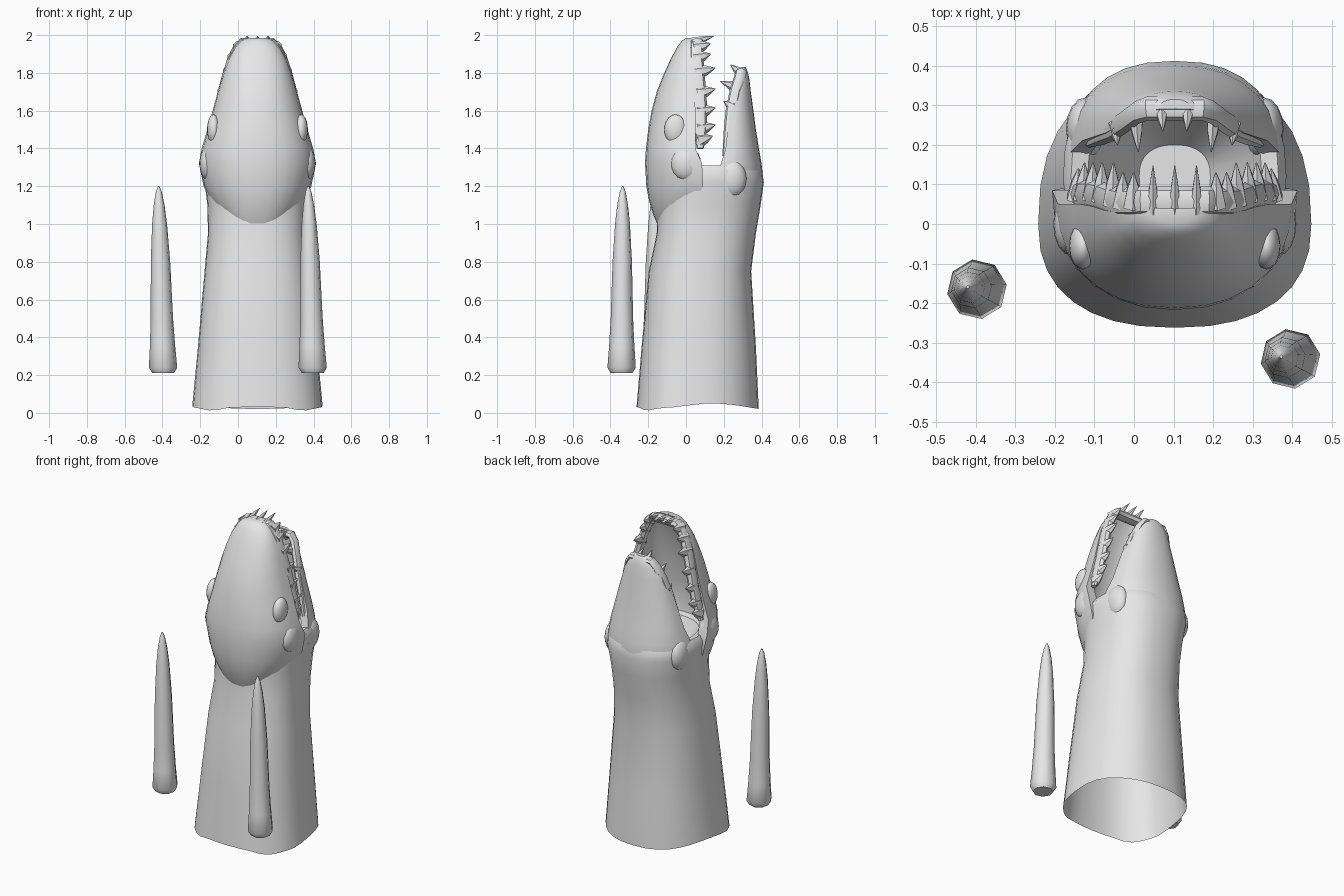
import bpy, bmesh, math
from mathutils import Vector

if "Cube" in bpy.data.objects:
    bpy.data.objects.remove(bpy.data.objects["Cube"])

CX = 0.103  # the creature's mirror plane

mat = bpy.data.materials.new("plain grey")
mat.diffuse_color = (0.8, 0.8, 0.8, 1)
mat.use_nodes = True
mat.node_tree.nodes["Principled BSDF"].inputs["Base Color"].default_value = mat.diffuse_color


def finish(bm, name, angle=40):
    bmesh.ops.recalc_face_normals(bm, faces=bm.faces)
    me = bpy.data.meshes.new(name)
    bm.to_mesh(me)
    bm.free()
    ob = bpy.data.objects.new(name, me)
    bpy.context.collection.objects.link(ob)
    me.materials.append(mat)
    bpy.ops.object.select_all(action='DESELECT')
    ob.select_set(True)
    bpy.context.view_layer.objects.active = ob
    bpy.ops.object.shade_smooth_by_angle(angle=math.radians(angle))
    return ob


def loft(name, rings, cap_start=True, cap_end=True, angle=40):
    bm = bmesh.new()
    loops = [[bm.verts.new(p) for p in r] for r in rings]
    n = len(loops[0])
    for a, b in zip(loops, loops[1:]):
        for i in range(n):
            j = (i + 1) % n
            bm.faces.new((a[i], a[j], b[j], b[i]))
    if cap_start:
        bm.faces.new(loops[0])
    if cap_end:
        bm.faces.new(loops[-1])
    return finish(bm, name, angle)


def power(v, e):
    return math.copysign(abs(v) ** e, v)


def oval(z, hw, yf, yb, yc=0.05, n=32, e=0.84):
    pts = []
    for i in range(n):
        t = 2 * math.pi * i / n
        s = power(math.sin(t), e)
        pts.append((CX + hw * power(math.cos(t), e),
                    yc + s * ((yb - yc) if s > 0 else (yc - yf)), z))
    return pts


def crescent(z, hw, yo, ye, k, n=14):
    """Outer arc from lip to lip, then the hollow inner arc back."""
    pts = []
    for wide, deep, order in ((1, 1, range(n + 1)), (0.8, k, range(n, -1, -1))):
        for i in order:
            t = math.pi * i / n
            pts.append((CX + hw * wide * power(math.cos(t), 0.9),
                        ye + (yo - ye) * deep * power(math.sin(t), 0.9), z))
    return pts


def sample(table, z):
    """Half width and lip position of a jaw at a height."""
    for a, b in zip(table, table[1:]):
        if a[0] <= z <= b[0]:
            f = (z - a[0]) / (b[0] - a[0])
            return a[1] + f * (b[1] - a[1]), a[3] + f * (b[3] - a[3])
    return table[-1][1], table[-1][3]


# Neck: open wavy hem at the bottom, throat folded inward at the top
hem = [(x, y, 0.03 + 0.02 * math.sin(math.pi * (y + 0.05) / 0.38) * (y > -0.05)
        - 0.02 * max(0, 1 - abs(abs(x - CX) - 0.24) / 0.1) * (y < 0.05))
       for x, y, z in oval(0, 0.345, -0.262, 0.385, 0.0)]
neck = [hem,
        oval(0.35, 0.315, -0.235, 0.37, 0.02),
        oval(0.75, 0.28, -0.197, 0.345),
        oval(0.95, 0.262, -0.155, 0.37, 0.08),
        oval(1.1, 0.265, -0.15, 0.395, 0.1),
        oval(1.22, 0.28, -0.15, 0.412, 0.12),
        oval(1.28, 0.282, -0.15, 0.403, 0.12),
        oval(1.31, 0.262, -0.13, 0.385, 0.12),
        oval(1.3, 0.22, -0.09, 0.33, 0.12),
        oval(1.2, 0.17, -0.04, 0.28, 0.12),
        oval(1.08, 0.09, 0.03, 0.2, 0.12)]
loft("neck", neck, cap_start=False)

# Skull and upper jaw: height, half width, outer y, lip y, hollow depth
UPPER = [(1.0, 0.13, -0.152, -0.06, 0.3), (1.04, 0.18, -0.17, 0.0, 0.4),
         (1.12, 0.245, -0.195, 0.05, 0.6), (1.2, 0.285, -0.21, 0.09, 0.7),
         (1.32, 0.31, -0.217, 0.085, 0.7), (1.4, 0.295, -0.212, 0.05, 0.7),
         (1.5, 0.265, -0.2, 0.05, 0.68), (1.6, 0.237, -0.182, 0.05, 0.65),
         (1.7, 0.21, -0.155, 0.045, 0.62), (1.8, 0.18, -0.115, 0.035, 0.55),
         (1.88, 0.15, -0.078, 0.03, 0.45), (1.94, 0.115, -0.045, 0.03, 0.3),
         (1.97, 0.085, -0.022, 0.035, 0.1), (1.985, 0.05, 0.0, 0.04, 0.02)]
loft("upper_jaw", [crescent(*r) for r in UPPER])

# Lower jaw
LOWER = [(1.12, 0.262, 0.395, 0.14, 0.7), (1.22, 0.278, 0.411, 0.16, 0.7),
         (1.32, 0.26, 0.4, 0.185, 0.65), (1.4, 0.235, 0.386, 0.21, 0.6),
         (1.5, 0.205, 0.37, 0.22, 0.6), (1.6, 0.175, 0.357, 0.23, 0.55),
         (1.7, 0.14, 0.343, 0.25, 0.45), (1.77, 0.108, 0.335, 0.272, 0.3),
         (1.81, 0.075, 0.326, 0.283, 0.1), (1.83, 0.04, 0.315, 0.29, 0.02)]
loft("lower_jaw", [crescent(*r) for r in LOWER])


def gum(name, table, heights, dy, radius):
    """Rounded ridge that follows the lip over the jaw tip."""
    side = []
    for z in heights:
        hw, ye = sample(table, z)
        side.append((hw * 0.88, ye + dy, z))
    path = [Vector((CX + x, y, z)) for x, y, z in side]
    path += [Vector((CX - x, y, z)) for x, y, z in reversed(side)]
    rings = []
    for i, p in enumerate(path):
        d = (path[min(i + 1, len(path) - 1)] - path[max(i - 1, 0)]).normalized()
        u = Vector((0, 1, 0))
        u = (u - d * u.dot(d)).normalized()
        v = d.cross(u)
        r = radius * (0.5 if i in (0, len(path) - 1) else 1)
        rings.append([p + u * r * 1.5 * math.cos(a) + v * r * math.sin(a)
                      for a in (math.pi * k / 4 for k in range(8))])
    loft(name, rings)


gum("upper_gum", UPPER, (1.4, 1.5, 1.6, 1.7, 1.8, 1.88, 1.93, 1.96), 0.025, 0.025)
gum("lower_gum", LOWER, (1.36, 1.5, 1.6, 1.7, 1.77, 1.805), 0.01, 0.02)


def tooth(name, base, tip, r):
    base, tip = Vector(base), Vector(tip)
    d = (tip - base).normalized()
    u = d.cross(Vector((1, 0, 0))).normalized()
    v = d.cross(u)
    rings = []
    for f, s in ((0, 1), (0.55, 0.62), (1, 0.06)):
        c = base.lerp(tip, f)
        rings.append([c + (u * math.cos(a) + v * 0.65 * math.sin(a)) * r * s
                      for a in (math.pi * k / 3 for k in range(6))])
    loft(name, rings)


# Upper teeth: a row on each side and three at the tip
for s in (-1, 1):
    for z, reach in ((1.44, 0.09), (1.5, 0.105), (1.59, 0.105), (1.69, 0.11),
                     (1.8, 0.12), (1.875, 0.1), (1.93, 0.1)):
        hw, ye = sample(UPPER, z)
        tooth("upper_tooth", (CX + s * hw * 0.88, ye + 0.015, z),
              (CX + s * hw * 0.86, ye + reach, z + 0.025), 0.042)
for x in (-0.055, 0, 0.055):
    tooth("upper_tip_tooth", (CX + x, 0.03, 1.96), (CX + x, 0.148, 1.995), 0.026)

# Lower fangs, incisors and small side teeth
for s in (-1, 1):
    tooth("lower_fang", (CX + s * 0.1, 0.29, 1.715), (CX + s * 0.092, 0.182, 1.755), 0.036)
    tooth("lower_incisor", (CX + s * 0.035, 0.3, 1.79), (CX + s * 0.03, 0.235, 1.843), 0.03)
    tooth("lower_side_tooth", (CX + s * 0.15, 0.25, 1.62), (CX + s * 0.145, 0.2, 1.65), 0.03)

# Brow bumps and jaw muscles
for s in (-1, 1):
    for name, loc, size in (("brow", (0.232, -0.055, 1.5), (0.035, 0.06, 0.08)),
                            ("cheek", (0.262, 0.0, 1.32), (0.045, 0.08, 0.09)),
                            ("jaw_muscle", (0.225, 0.24, 1.24), (0.05, 0.08, 0.1))):
        bm = bmesh.new()
        bmesh.ops.create_uvsphere(bm, u_segments=16, v_segments=10, radius=1)
        for v in bm.verts:
            v.co = Vector((CX + s * loc[0] + v.co.x * size[0],
                           loc[1] + v.co.y * size[1], loc[2] + v.co.z * size[2]))
        finish(bm, name)

# Two free-standing eight-sided spikes that lean slightly
PROFILE = ((0.21, 0.058), (0.24, 0.076), (0.35, 0.068), (0.5, 0.06), (0.8, 0.052),
           (1.0, 0.04), (1.1, 0.029), (1.17, 0.016), (1.2, 0.004))
for name, x, y, lean_x in (("left_spike", -0.396, -0.165, -0.024),
                           ("right_spike", 0.396, -0.341, -0.024)):
    rings = []
    for z, r in PROFILE:
        f = (z - 0.21) / 0.99
        rings.append([(x + lean_x * f + r * math.cos(a), y + 0.006 * f + r * math.sin(a), z)
                      for a in (math.pi * (k + 0.2) / 4 for k in range(8))])
    loft(name, rings, angle=50)
